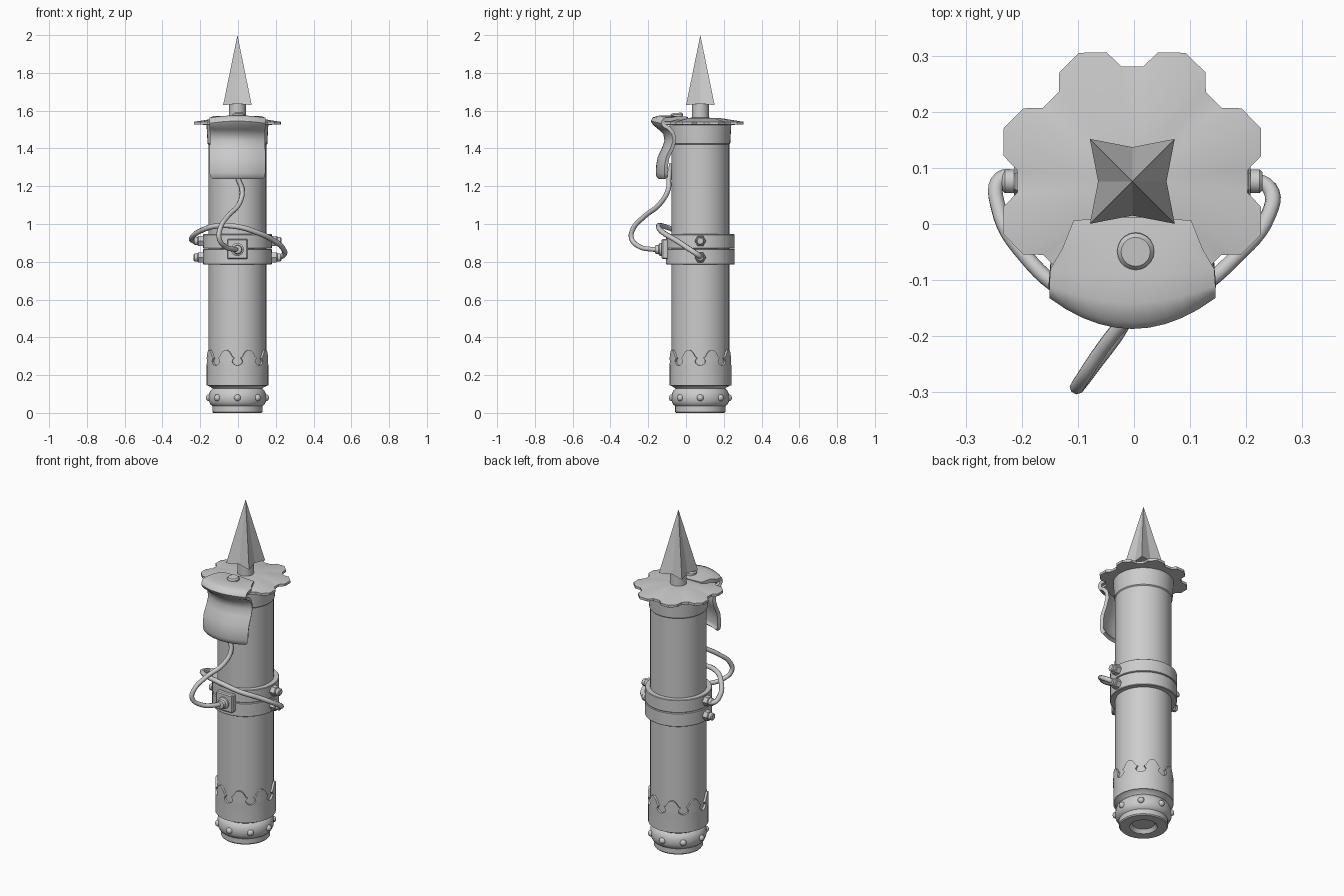
import bpy, bmesh
from math import sin, cos, pi, radians
from mathutils import Vector, Matrix

if "Cube" in bpy.data.objects:
    bpy.data.objects.remove(bpy.data.objects["Cube"])

CX, CY = -0.003, 0.076  # axis of the tube


def finish(o, angle=35):
    bpy.ops.object.select_all(action='DESELECT')
    o.select_set(True)
    bpy.context.view_layer.objects.active = o
    for m in list(o.modifiers):
        bpy.ops.object.modifier_apply(modifier=m.name)
    if angle:
        bpy.ops.object.shade_smooth_by_angle(angle=radians(angle))
    return o


def from_bmesh(name, bm):
    bmesh.ops.remove_doubles(bm, verts=bm.verts[:], dist=1e-5)
    bmesh.ops.recalc_face_normals(bm, faces=bm.faces[:])
    me = bpy.data.meshes.new(name)
    bm.to_mesh(me)
    bm.free()
    o = bpy.data.objects.new(name, me)
    bpy.context.collection.objects.link(o)
    return o


def loft(bm, rows, closed=True):
    """Quads between successive rows of points."""
    vs = [[bm.verts.new(p) for p in r] for r in rows]
    n = len(vs[0])
    for a, b in zip(vs, vs[1:]):
        for i in range(n if closed else n - 1):
            j = (i + 1) % n
            bm.faces.new((a[i], a[j], b[j], b[i]))
    return vs


def lathe(name, prof, n=40, matrix=None, angle=35, loop=False):
    """Spin (radius, height) points; ends are capped unless the profile loops."""
    bm = bmesh.new()
    rows = [[(r * cos(2 * pi * i / n), r * sin(2 * pi * i / n), z) for i in range(n)] for r, z in prof]
    if loop:
        rows.append(rows[0])
    vs = loft(bm, rows)
    if not loop:
        bm.faces.new(vs[0])
        bm.faces.new(vs[-1])
    bm.transform(matrix or Matrix.Translation((CX, CY, 0)))
    return finish(from_bmesh(name, bm), angle)


def aimed(pos, direction):
    return Matrix.Translation(pos) @ Vector(direction).to_track_quat('Z', 'Y').to_matrix().to_4x4()


def cable(name, pts, r):
    cu = bpy.data.curves.new(name, 'CURVE')
    cu.dimensions = '3D'
    cu.bevel_depth = r
    cu.bevel_resolution = 2
    cu.resolution_u = 6
    cu.use_fill_caps = True
    s = cu.splines.new('BEZIER')
    s.bezier_points.add(len(pts) - 1)
    for b, p in zip(s.bezier_points, pts):
        b.co = p
        b.handle_left_type = b.handle_right_type = 'AUTO'
    o = bpy.data.objects.new(name, cu)
    bpy.context.collection.objects.link(o)


# main tube and upper collar
lathe("main_tube", [(0.153, 0.16), (0.153, 1.535)])
lathe("top_collar", [(0.153, 1.42), (0.158, 1.425), (0.164, 1.53), (0.153, 1.53)], loop=True)

# foot with recessed underside, rounded ring and neck
lathe("foot", [(0.06, 0.02), (0.075, 0.0), (0.128, 0.0), (0.133, 0.006), (0.133, 0.036), (0.143, 0.044),
               (0.151, 0.06), (0.153, 0.08), (0.151, 0.1), (0.143, 0.118), (0.132, 0.128),
               (0.134, 0.132), (0.158, 0.145), (0.158, 0.165)])

# domed studs around the foot
for k in range(8):
    a = k * pi / 4
    d = Vector((cos(a), sin(a), 0))
    lathe(f"foot_stud_{k}", [(0.018, 0), (0.018, 0.008), (0.012, 0.017), (0.003, 0.02)], 12,
          aimed(Vector((CX, CY, 0.08)) + d * 0.147, d), 50)

# lower sleeve with a keyhole-notched upper edge, eight teeth
bm = bmesh.new()
tooth = [(0.145, 22.5), (0.25, 22.5), (0.254, 18), (0.262, 14), (0.273, 12.5), (0.283, 14),
         (0.29, 16.5), (0.297, 13), (0.312, 10), (0.324, 7), (0.332, 3)]
for k in range(8):
    c = 22.5 + 45 * k
    rows = []
    for z, h in tooth:
        rows.append([(CX + 0.164 * cos(radians(c + h * t)), CY + 0.164 * sin(radians(c + h * t)), z)
                     for t in (-1, -0.5, 0, 0.5, 1)])
    loft(bm, rows, False)
sleeve = from_bmesh("notched_sleeve", bm)
m = sleeve.modifiers.new("thick", 'SOLIDIFY')
m.thickness = 0.012
m.offset = -1
finish(sleeve)

# clamp: two stacked bands
for name, z0, z1 in (("clamp_lower", 0.786, 0.867), ("clamp_upper", 0.87, 0.946)):
    lathe(name, [(0.15, z0), (0.179, z0), (0.182, z0 + 0.003), (0.182, z1 - 0.003), (0.179, z1), (0.15, z1)],
          loop=True)

# hex nuts with round caps on both sides of the clamp
for side, s in (("left", -1), ("right", 1)):
    for lv, z in (("lower", 0.823), ("upper", 0.91)):
        M = aimed((CX + s * 0.175, CY, z), (s, 0, 0))
        lathe(f"nut_{side}_{lv}", [(0.03, 0), (0.03, 0.032), (0.026, 0.036)], 6, M, 0)
        lathe(f"nut_cap_{side}_{lv}", [(0.021, 0.03), (0.021, 0.052), (0.016, 0.057)], 16, M)

# front socket plate and plug
bpy.ops.mesh.primitive_cube_add(size=1, location=(CX, -0.111, 0.867))
plate = bpy.context.object
plate.name = "socket_plate"
plate.scale = (0.11, 0.036, 0.106)
bpy.ops.object.transform_apply(scale=True)
m = plate.modifiers.new("bevel", 'BEVEL')
m.width = 0.006
finish(plate)
lathe("cable_plug", [(0.034, 0), (0.034, 0.014), (0.024, 0.02), (0.022, 0.038), (0.016, 0.04)], 16,
      aimed((CX, -0.125, 0.865), (0, -1, 0)))

# cables
cable("wrap_cable", [(-0.2, 0.08, 0.91), (-0.238, 0.08, 0.912), (-0.242, 0.03, 0.93), (-0.195, -0.055, 0.965),
                     (-0.11, -0.125, 0.99), (0.0, -0.146, 0.985), (0.1, -0.122, 0.955), (0.185, -0.055, 0.915),
                     (0.237, 0.01, 0.872), (0.241, 0.065, 0.835), (0.2, 0.08, 0.823)], 0.014)
cable("front_cable", [(0.0, -0.075, 1.32), (0.0, -0.09, 1.245), (0.022, -0.095, 1.18), (0.005, -0.14, 1.105),
                      (-0.055, -0.22, 1.04), (-0.095, -0.28, 0.975), (-0.1, -0.289, 0.925),
                      (-0.07, -0.25, 0.882), (-0.02, -0.18, 0.866), (-0.003, -0.14, 0.865)], 0.013)

# scalloped disc, eight lobes
lobe = [(-17, 0.206), (-11.3, 0.234), (0, 0.248), (11.3, 0.234), (17, 0.206)]
outline = [(radians(22.5 + 45 * k + a), r) for k in range(8) for a, r in lobe]


def ring(scale, z, flat=None):
    return [(CX + (flat or r * scale) * cos(a), CY + (flat or r * scale) * sin(a), z) for a, r in outline]


bm = bmesh.new()
vs = loft(bm, [ring(1, 1.524, 0.14), ring(1, 1.527), ring(1, 1.541), ring(1, 1.56, 0.11), ring(1, 1.563, 0.04)])
bm.faces.new(vs[0])
bm.faces.new(vs[-1])
finish(from_bmesh("scalloped_disc", bm), 30)

# spike: stem and four-cornered point with creased sides
lathe("spike_stem", [(0.045, 1.55), (0.045, 1.64)], 20)
bm = bmesh.new()
base = []
for k in range(8):
    a = k * pi / 4
    r, z = (0.107, 1.629) if k % 2 else (0.061, 1.637)
    base.append(bm.verts.new((CX + r * cos(a), CY + r * sin(a), z)))
tip = bm.verts.new((CX, CY, 2.0))
low = bm.verts.new((CX, CY, 1.637))
for i in range(8):
    j = (i + 1) % 8
    bm.faces.new((base[i], base[j], tip))
    bm.faces.new((base[j], base[i], low))
finish(from_bmesh("spike_point", bm), 0)

# leather flap: centre line (y, z, half width, bow at the edge)
flap_path = [(0.012, 1.567, 0.105, -0.006), (-0.04, 1.572, 0.125, -0.004), (-0.09, 1.575, 0.146, 0.01),
             (-0.14, 1.575, 0.148, 0.03), (-0.175, 1.565, 0.148, 0.05), (-0.187, 1.545, 0.148, 0.055),
             (-0.175, 1.525, 0.148, 0.055), (-0.145, 1.5, 0.147, 0.05), (-0.12, 1.475, 0.146, 0.045),
             (-0.114, 1.44, 0.146, 0.045), (-0.128, 1.4, 0.147, 0.045), (-0.15, 1.355, 0.149, 0.045),
             (-0.158, 1.31, 0.149, 0.045), (-0.16, 1.27, 0.148, 0.045), (-0.156, 1.25, 0.143, 0.043),
             (-0.145, 1.238, 0.13, 0.035)]
bm = bmesh.new()
rows = []
for i, (y, z, w, bow) in enumerate(flap_path):
    droop = 0.012 if 1 < i < 7 else 0.0
    rows.append([(CX + w * t, y + bow * t * t, z - droop * t * t) for t in [k / 5 - 1 for k in range(11)]])
loft(bm, rows, False)
flap = from_bmesh("leather_flap", bm)
# make sure the outer side faces up and forward, then thicken inwards
if max(flap.data.polygons, key=lambda p: p.center.z).normal.z < 0:
    flap.data.flip_normals()
m = flap.modifiers.new("thick", 'SOLIDIFY')
m.thickness = 0.02
m.offset = -1
finish(flap, 45)

# flap button
lathe("flap_button", [(0.033, 0), (0.033, 0.012), (0.026, 0.02)], 20,
      aimed((0.003, -0.048, 1.568), (0, -0.08, 1)))
